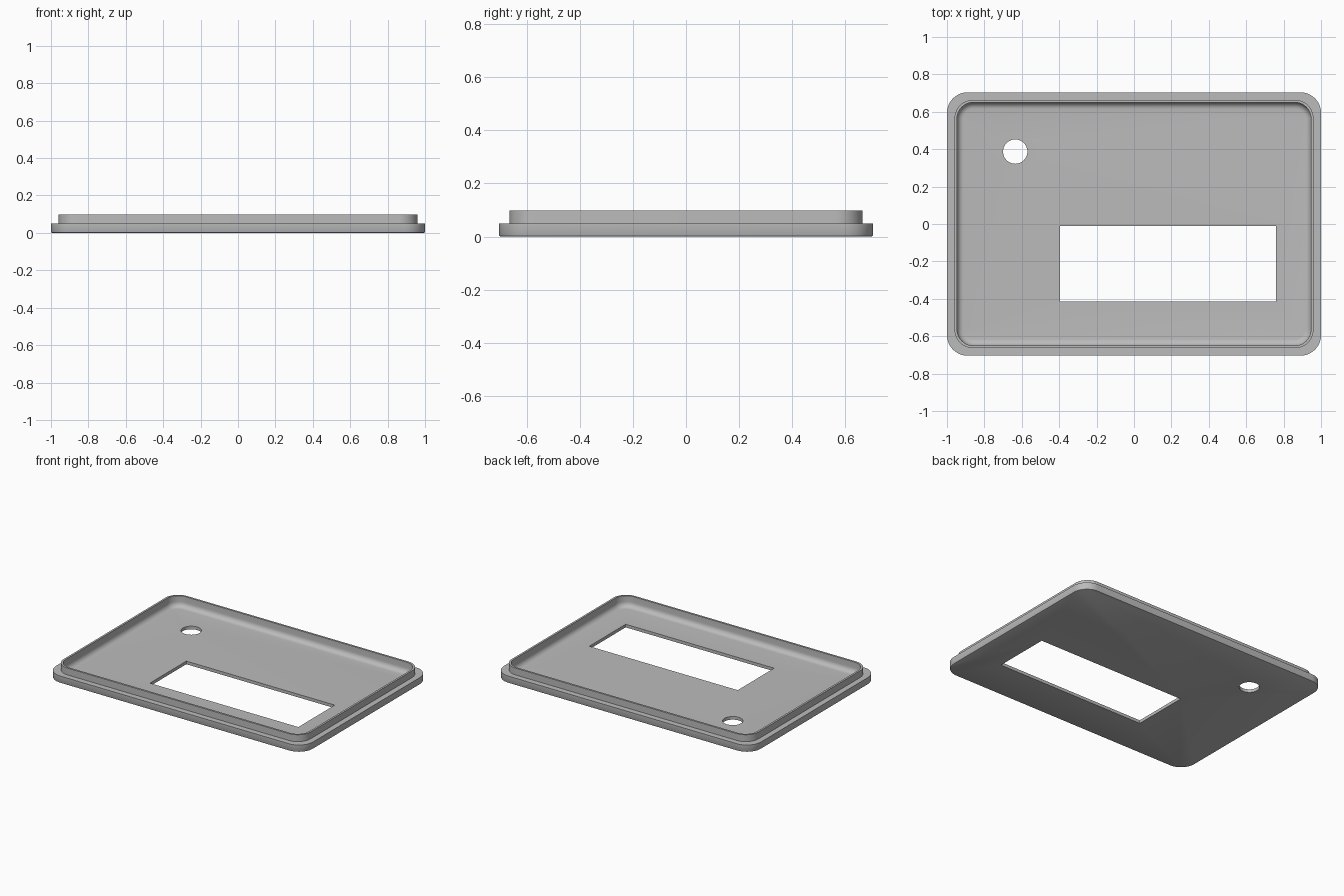
import bpy, bmesh, math

if "Cube" in bpy.data.objects:
    bpy.data.objects.remove(bpy.data.objects["Cube"])

HALF_X, HALF_Y, CORNER = 1.0, 0.704, 0.11
FLOOR, STEP, TOP = 0.022, 0.05, 0.098

grey = bpy.data.materials.new("light grey plastic")
grey.use_nodes = True
grey.diffuse_color = (0.5, 0.5, 0.5, 1)
grey.node_tree.nodes["Principled BSDF"].inputs["Base Color"].default_value = (0.5, 0.5, 0.5, 1)


def rounded_ring(bm, inset, z, radius, steps=10):
    """Ring of vertices around a rounded rectangle."""
    ring = []
    for k, (sx, sy) in enumerate([(1, 1), (-1, 1), (-1, -1), (1, -1)]):
        cx, cy = sx * (HALF_X - inset - radius), sy * (HALF_Y - inset - radius)
        for i in range(steps + 1):
            a = math.pi / 2 * (k + i / steps)
            ring.append(bm.verts.new((cx + radius * math.cos(a), cy + radius * math.sin(a), z)))
    return ring


def make_object(name, bm):
    bmesh.ops.recalc_face_normals(bm, faces=bm.faces[:])
    mesh = bpy.data.meshes.new(name)
    bm.to_mesh(mesh)
    bm.free()
    mesh.materials.append(grey)
    obj = bpy.data.objects.new(name, mesh)
    bpy.context.collection.objects.link(obj)
    return obj


# Lid cross-section from the underside up, over the lip and down to the floor
LIP, INNER, FILLET = 0.04, 0.054, 0.035
profile = [(0.006, 0, CORNER - 0.006), (0.002, 0.002, CORNER - 0.002), (0, 0.006, CORNER),
           (0, STEP, CORNER), (LIP, STEP, 0.1), (LIP, TOP, 0.1), (INNER, TOP, 0.086)]
for i in range(7):
    a = math.pi / 2 * i / 6
    inset = FILLET * (1 - math.cos(a))
    profile.append((INNER + inset, FLOOR + FILLET * (1 - math.sin(a)), 0.086 - inset))

bm = bmesh.new()
rings = [rounded_ring(bm, *p) for p in profile]
for low, high in zip(rings, rings[1:]):
    for i in range(len(low)):
        j = (i + 1) % len(low)
        bm.faces.new((low[i], low[j], high[j], high[i]))
bm.faces.new(rings[0][::-1])
bm.faces.new(rings[-1])
lid = make_object("lid", bm)

# Cutters for the display window and the round button hole
bm = bmesh.new()
box = bmesh.ops.create_cube(bm, size=1)["verts"]
bmesh.ops.scale(bm, vec=(1.155, 0.405, 0.3), verts=box)
bmesh.ops.translate(bm, vec=(0.182, -0.212, 0), verts=box)
window_cutter = make_object("window_cutter", bm)

bm = bmesh.new()
rod = bmesh.ops.create_cone(bm, cap_ends=True, segments=48, radius1=0.065, radius2=0.065, depth=0.3)["verts"]
bmesh.ops.translate(bm, vec=(-0.635, 0.387, 0), verts=rod)
hole_cutter = make_object("hole_cutter", bm)

bpy.context.view_layer.objects.active = lid
lid.select_set(True)
for cutter in (window_cutter, hole_cutter):
    cutter.hide_render = True
    mod = lid.modifiers.new("cut", "BOOLEAN")
    mod.operation, mod.solver, mod.object = "DIFFERENCE", "EXACT", cutter
    bpy.ops.object.modifier_apply(modifier=mod.name)
    bpy.data.objects.remove(cutter)

# Smooth shading with crisp edges
bpy.ops.object.shade_smooth_by_angle(angle=math.radians(30))
